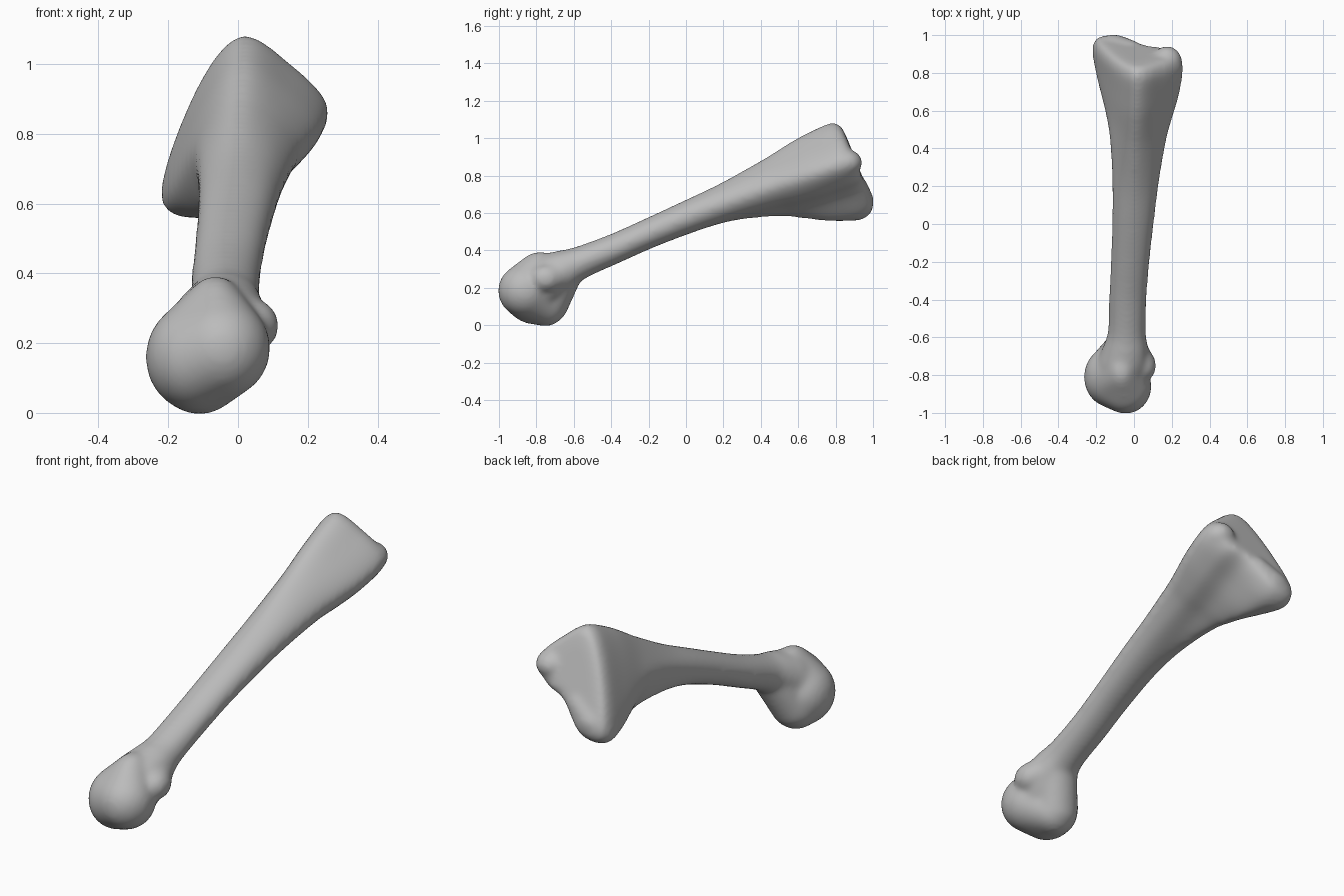
import bpy, bmesh, math
from mathutils import Vector, Matrix

if "Cube" in bpy.data.objects:
    bpy.data.objects.remove(bpy.data.objects["Cube"])

AXIS = Vector((0, 0.93, 0.37)).normalized()   # along the shaft
UP = Vector((0, -0.37, 0.93)).normalized()    # across the shaft


def spline(points, steps, closed):
    """Smooth curve through points of any dimension."""
    pts = [Vector(p) for p in points]
    n = len(pts)
    pick = (lambda i: pts[i % n]) if closed else (lambda i: pts[max(0, min(n - 1, i))])
    out = []
    for i in range(n if closed else n - 1):
        a, b, c, d = (pick(i + k) for k in (-1, 0, 1, 2))
        for j in range(steps):
            t = j / steps
            out.append(b + ((c - a) * t + (2 * a - 5 * b + 4 * c - d) * t ** 2
                            + (3 * b - a - 3 * c + d) * t ** 3) * 0.5)
    if not closed:
        out.append(pts[-1])
    return out


# Broad three-cornered outline of the upper joint, with a notch underneath
HEAD = [(0.005, 0.72), (0.15, 0.635), (0.26, 0.5), (0.18, 0.39),
        (0.06, 0.335), (-0.08, 0.19), (-0.22, 0.23), (-0.125, 0.545)]
CENTRE = Vector((0.0, 0.46))

# Shaft stations: position, centre x, centre height, half width, half height, blend to head
SHAFT = [(-0.7, -0.07, 0.48, 0.13, 0.13, 0), (-0.6, -0.06, 0.5, 0.14, 0.135, 0),
         (-0.5, -0.045, 0.515, 0.12, 0.11, 0), (-0.4, -0.038, 0.52, 0.1, 0.088, 0),
         (-0.2, -0.032, 0.522, 0.1, 0.08, 0), (0.0, -0.02, 0.53, 0.103, 0.08, 0),
         (0.25, -0.005, 0.535, 0.111, 0.087, 0.02), (0.46, 0.0, 0.535, 0.114, 0.09, 0.14),
         (0.69, 0.0, 0.535, 0.114, 0.1, 0.4), (0.8, 0.0, 0.53, 0.114, 0.11, 0.6),
         (0.93, 0.0, 0.53, 0.114, 0.12, 0.85), (1.05, 0.0, 0.53, 0.114, 0.1, 0.99),
         (1.11, 0.0, 0.53, 0.114, 0.1, 1.0)]


def section(station):
    s, cx, cv, rx, rv, t = station
    t = max(t, 0)
    ring = []
    for k, corner in enumerate(HEAD):
        a = math.pi / 2 - k * math.pi / 4
        blend = t ** 2.2 if k >= 6 else t      # the inner corner flares out late
        ring.append(Vector((cx + rx * math.cos(a), cv + rv * math.sin(a))).lerp(Vector(corner), blend))
    return s, spline(ring, 6, True)


def place(s, p):
    return Vector((p.x, 0, 0)) + AXIS * s + UP * p.y


bm = bmesh.new()

# Shaft and upper joint, lofted, then closed with a rounded end
rings = [section(st) for st in spline(SHAFT, 4, False)]
last = rings[-1][1]
for s, scale in ((1.145, 0.95), (1.165, 0.85), (1.17, 0.6)):
    rings.append((s, [CENTRE + (p - CENTRE) * scale for p in last]))
loops = [[bm.verts.new(place(s, p)) for p in pts] for s, pts in rings]
for lo, hi in zip(loops, loops[1:]):
    for i in range(len(lo)):
        j = (i + 1) % len(lo)
        bm.faces.new((lo[i], lo[j], hi[j], hi[i]))
bm.faces.new(loops[0][::-1])
bm.faces.new(loops[-1])


def hull(*blobs):
    """Convex skin around ellipsoids given as (centre, radii)."""
    points = bmesh.new()
    for centre, radii in blobs:
        m = Matrix.Translation(centre) @ Matrix.Diagonal((*radii, 1))
        bmesh.ops.create_icosphere(points, subdivisions=4, radius=1, matrix=m)
    verts = [bm.verts.new(v.co) for v in points.verts]
    points.free()
    bmesh.ops.convex_hull(bm, input=verts)
    bmesh.ops.delete(bm, geom=[v for v in verts if v.is_valid and not v.link_faces], context="VERTS")


# Lower joint: condyle mass, neck behind it, and side knob
neck = ((-0.045, -0.64, 0.285), (0.1, 0.09, 0.09))
hull(((-0.125, -0.81, 0.16), (0.14, 0.16, 0.155)),
     ((-0.045, -0.86, 0.185), (0.138, 0.145, 0.142)),
     ((-0.11, -0.75, 0.11), (0.12, 0.11, 0.115)),
     ((-0.065, -0.78, 0.305), (0.08, 0.11, 0.088)))
hull(neck, ((-0.11, -0.73, 0.11), (0.11, 0.1, 0.1)))
hull(neck, ((0.045, -0.75, 0.25), (0.073, 0.085, 0.075)))

# Bearing lobes and middle bump on the upper joint
hull(((0.175, 0.86, 0.87), (0.08, 0.083, 0.07)))
hull(((-0.11, 0.91, 0.665), (0.1, 0.095, 0.08)),
     ((-0.02, 0.89, 0.735), (0.07, 0.085, 0.07)))
bmesh.ops.recalc_face_normals(bm, faces=bm.faces)

mesh = bpy.data.meshes.new("bone")
bm.to_mesh(mesh)
bm.free()
bone = bpy.data.objects.new("bone", mesh)
bpy.context.collection.objects.link(bone)
bpy.context.view_layer.objects.active = bone
bone.select_set(True)

# Fuse everything into one soft surface
fuse = bone.modifiers.new("fuse", "REMESH")
fuse.mode = "VOXEL"
fuse.voxel_size = 0.012
soften = bone.modifiers.new("soften", "SMOOTH")
soften.factor = 0.5
soften.iterations = 20
for name in ("fuse", "soften"):
    bpy.ops.object.modifier_apply(modifier=name)
bpy.ops.object.shade_smooth()

grey = bpy.data.materials.new("bone grey")
grey.use_nodes = True
colour = (0.5, 0.5, 0.5, 1)
grey.diffuse_color = colour
grey.node_tree.nodes["Principled BSDF"].inputs["Base Color"].default_value = colour
bone.data.materials.clear()
bone.data.materials.append(grey)
